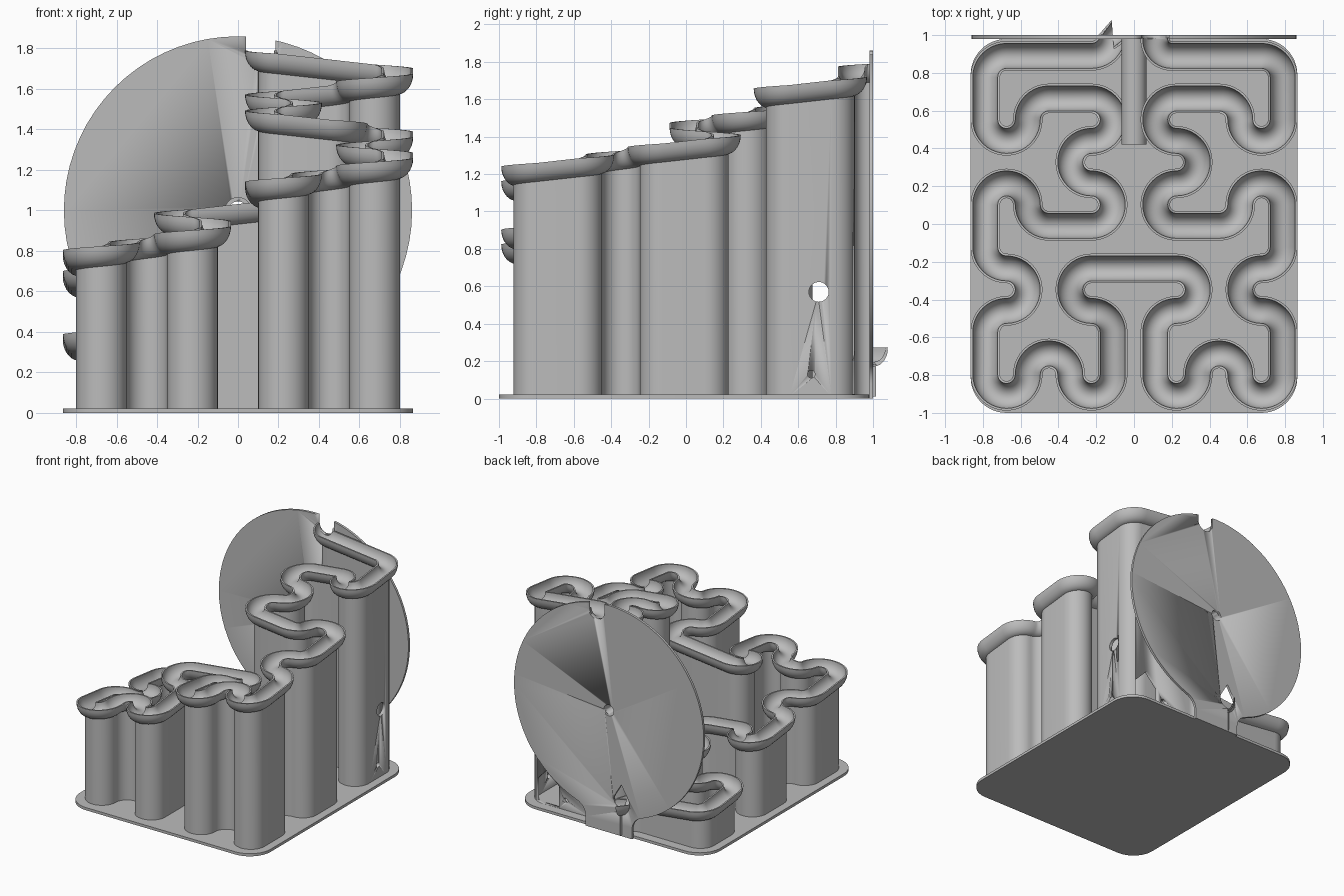
import bpy, bmesh, math
from mathutils import Vector

if "Cube" in bpy.data.objects:
    bpy.data.objects.remove(bpy.data.objects["Cube"], do_unlink=True)

STEP = 0.225          # spacing of the track grid
TURN = STEP / 2       # corner radius of the track
BACK = 0.98           # front face of the back disc
BASE_TOP = 0.022

grey = bpy.data.materials.new("plain grey")
grey.use_nodes = True
grey.diffuse_color = (0.5, 0.5, 0.5, 1)
grey.node_tree.nodes["Principled BSDF"].inputs["Base Color"].default_value = (0.5, 0.5, 0.5, 1)


def finish(bm, name, smooth=True):
    bmesh.ops.recalc_face_normals(bm, faces=bm.faces)
    mesh = bpy.data.meshes.new(name)
    bm.to_mesh(mesh)
    bm.free()
    obj = bpy.data.objects.new(name, mesh)
    bpy.context.collection.objects.link(obj)
    mesh.materials.append(grey)
    if smooth:
        bpy.ops.object.select_all(action='DESELECT')
        obj.select_set(True)
        bpy.context.view_layer.objects.active = obj
        bpy.ops.object.shade_smooth_by_angle(angle=math.radians(35))
    return obj


def arc(cx, cy, r, a0, a1, n):
    angles = [math.radians(a0 + (a1 - a0) * i / n) for i in range(n + 1)]
    return [(cx + r * math.cos(a), cy + r * math.sin(a)) for a in angles]


def prism(name, outline, axis, lo, hi, smooth=True):
    """Extrude a closed 2D outline along one axis."""
    place = {'x': lambda u, v, d: (d, u, v),
             'y': lambda u, v, d: (u, d, v),
             'z': lambda u, v, d: (u, v, d)}[axis]
    bm = bmesh.new()
    a = [bm.verts.new(place(u, v, lo)) for u, v in outline]
    b = [bm.verts.new(place(u, v, hi)) for u, v in outline]
    bm.faces.new(a)
    bm.faces.new(b)
    for i in range(len(a)):
        j = (i + 1) % len(a)
        bm.faces.new((a[i], a[j], b[j], b[i]))
    return finish(bm, name, smooth)


def cut(target, cutter):
    mod = target.modifiers.new("cut", 'BOOLEAN')
    mod.operation = 'DIFFERENCE'
    mod.solver = 'EXACT'
    mod.object = cutter
    bpy.context.view_layer.objects.active = target
    bpy.ops.object.modifier_apply(modifier=mod.name)
    bpy.data.objects.remove(cutter, do_unlink=True)


def circle(cx, cy, r, n=24):
    return arc(cx, cy, r, 0, 360, n)[:-1]


# Track route: grid moves for the right half, mirrored to the left half
moves = "D1 R3 D2 L1 U1 L2 D1 R1 D1 L1 D1 R2 U1 R1 D2 L1 D1 R1 D2 L1 U1 L1 D1 L1 U2 R1 U1"
heading = {'R': (1, 0), 'L': (-1, 0), 'U': (0, 1), 'D': (0, -1)}
corner = Vector((TURN, 0.89 + STEP))
right_half = [Vector((TURN, 0.985))]
for m in moves.split():
    corner = corner + Vector(heading[m[0]]) * STEP * int(m[1])
    right_half.append(corner.copy())
corners = right_half + [Vector((-p.x, p.y)) for p in reversed(right_half)]

# Round the corners
path = [corners[0]]
for p, c, n in zip(corners, corners[1:], corners[2:]):
    r = min(TURN, (p - c).length * 0.9)
    u, v = (p - c).normalized(), (n - c).normalized()
    for i in range(11):
        t = math.pi / 2 * i / 10
        q = c + r * (u * (1 - math.sin(t)) + v * (1 - math.cos(t)))
        if (q - path[-1]).length > 1e-4:
            path.append(q)
path.append(corners[-1])

# Steady fall along the route
run = [0.0]
for a, b in zip(path, path[1:]):
    run.append(run[-1] + (b - a).length)
heights = [1.79 - 1.52 * s / run[-1] for s in run]


def sweep(name, section):
    """Sweep a cross-section, given as a function of rim height, along the route."""
    bm = bmesh.new()
    rings = []
    for i, p in enumerate(path):
        d = (path[min(i + 1, len(path) - 1)] - path[max(i - 1, 0)]).normalized()
        if i in (0, len(path) - 1):
            d = Vector((0, -1 if i == 0 else 1))
        side = Vector((d.y, -d.x))
        rings.append([bm.verts.new((p.x + side.x * o, p.y + side.y * o, z))
                      for o, z in section(heights[i])])
    for a, b in zip(rings, rings[1:]):
        for k in range(len(a)):
            j = (k + 1) % len(a)
            bm.faces.new((a[k], a[j], b[j], b[k]))
    bm.faces.new(rings[0])
    bm.faces.new(rings[-1])
    return finish(bm, name)


def trough(z):
    outer = [(o, z + 1.3 * h) for o, h in arc(0, 0, 0.078, 180, 360, 14)]
    inner = [(o, z + 1.2 * h) for o, h in arc(0, 0, 0.066, 360, 180, 14)]
    return outer + inner


def wall(z):
    return [(-0.0125, 0.01), (0.0125, 0.01), (0.0125, z - 0.088), (-0.0125, z - 0.088)]


sweep("marble_track", trough)
support = sweep("support_wall", wall)

# Openings in the tall rear part of the wall
cut(support, prism("cable_hole_cutter", circle(0.71, 0.57, 0.053), 'x', 0.74, 0.84))
cut(support, prism("side_screw_cutter", circle(0.67, 0.13, 0.02), 'x', 0.74, 0.84))
cut(support, prism("rear_screw_cutter", circle(0.46, 0.1, 0.02), 'y', 0.84, 0.94))
doorway = [(0.52, 0.023), (0.73, 0.023), (0.73, 0.2), (0.625, 0.31), (0.52, 0.2)]
cut(support, prism("doorway_cutter", doorway, 'y', 0.84, 0.94))

# Base plate with rounded corners
W, R = 0.865, 0.19
plate = []
for cx, cy, a in ((W - R, BACK - R, 0), (R - W, BACK - R, 90), (R - W, R - 1, 180), (W - R, R - 1, 270)):
    plate += arc(cx, cy, R, a, a + 90, 12)
prism("base_plate", plate, 'z', 0, BASE_TOP)

# Back disc with a filleted foot
RAD, FOOT, FIL = 0.86, 0.21, 0.12
drop = math.sqrt((RAD + FIL) ** 2 - (FOOT + FIL) ** 2)
tilt = math.degrees(math.atan2(drop, FOOT + FIL))
outline = arc(0, 1, RAD, -tilt, 180 + tilt, 64)
outline += arc(-FOOT - FIL, 1 - drop, FIL, tilt, 0, 8)[1:]
outline += [(-FOOT, 0), (FOOT, 0)]
outline += arc(FOOT + FIL, 1 - drop, FIL, 180, 180 - tilt, 8)[:-1]
disc = prism("back_disc", outline, 'y', BACK, 1.0)
cut(disc, prism("axle_cutter", circle(0, 1, 0.045), 'y', 0.9, 1.1))
notch = arc(TURN, 1.79, 0.072, 180, 360, 16) + [(TURN + 0.072, 2), (TURN - 0.072, 2)]
cut(disc, prism("entry_notch_cutter", notch, 'y', 0.9, 1.1))
drop_hole = arc(-TURN, 0.28, 0.072, 150, 390, 20) + [(-TURN, 0.42)]
cut(disc, prism("exit_hole_cutter", drop_hole, 'y', 0.9, 1.1))

# Axle tube in front of the disc
tube = prism("axle_tube", circle(0, 1, 0.066, 32), 'y', 0.42, BACK + 0.005)
cut(tube, prism("tube_bore_cutter", circle(0, 1, 0.045), 'y', 0.3, 1.1))
